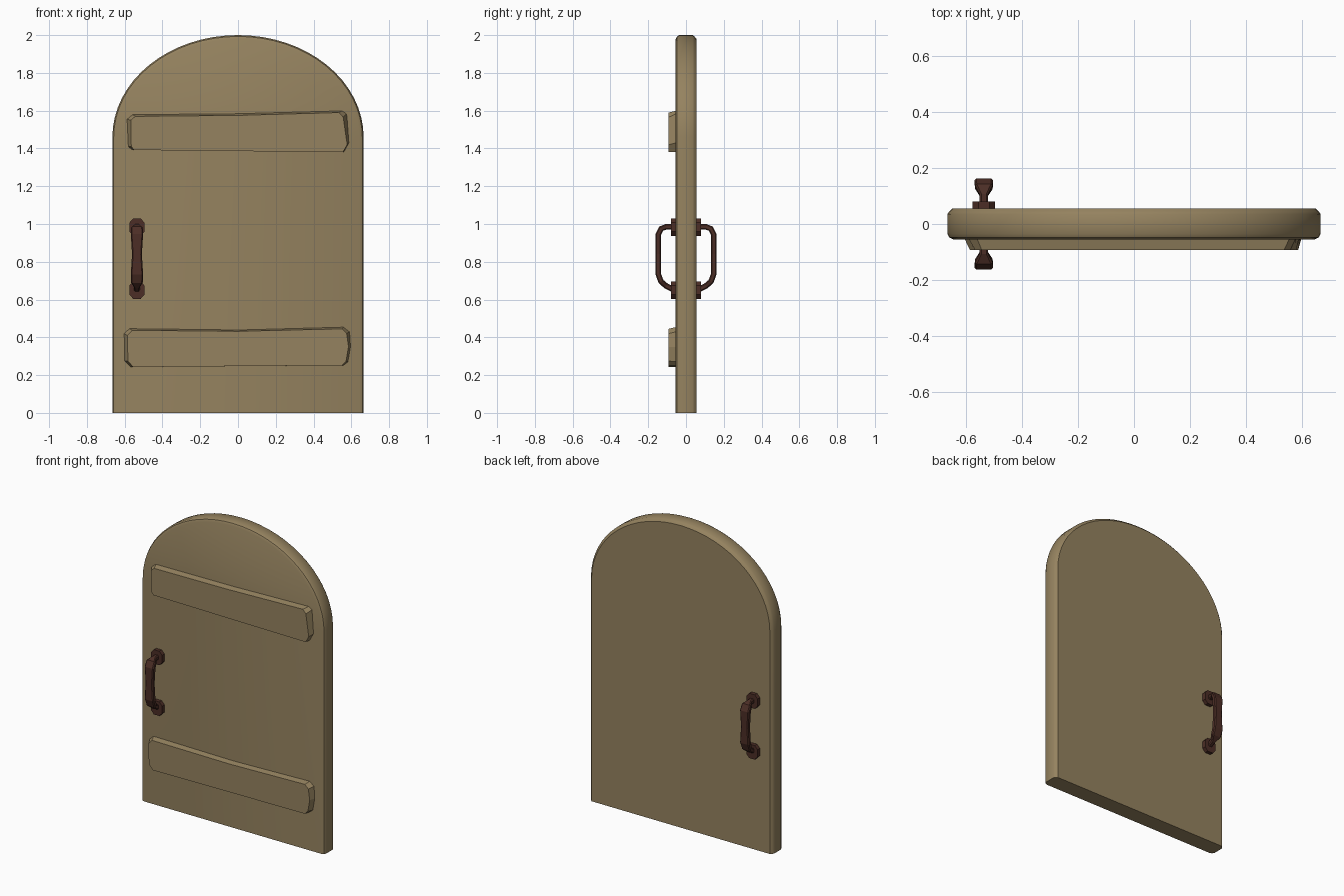
import bpy, bmesh, math
from mathutils import Vector

if "Cube" in bpy.data.objects:
    bpy.data.objects.remove(bpy.data.objects["Cube"])


def material(name, rgb):
    m = bpy.data.materials.new(name)
    m.diffuse_color = (*rgb, 1)
    m.use_nodes = True
    m.node_tree.nodes["Principled BSDF"].inputs["Base Color"].default_value = m.diffuse_color
    return m


WOOD = material("tan wood", (0.30, 0.225, 0.115))
IRON = material("dark brown iron", (0.072, 0.027, 0.019))


def loft(name, rings, mat, smooth=None):
    """Skin a list of equal-length vertex rings and cap both ends."""
    bm = bmesh.new()
    loops = [[bm.verts.new(p) for p in ring] for ring in rings]
    n = len(loops[0])
    for a, b in zip(loops, loops[1:]):
        for i in range(n):
            bm.faces.new((a[i], a[(i + 1) % n], b[(i + 1) % n], b[i]))
    bm.faces.new(loops[0])
    bm.faces.new(loops[-1])
    bmesh.ops.recalc_face_normals(bm, faces=bm.faces)
    me = bpy.data.meshes.new(name)
    bm.to_mesh(me)
    bm.free()
    me.materials.append(mat)
    ob = bpy.data.objects.new(name, me)
    bpy.context.collection.objects.link(ob)
    if smooth:
        bpy.ops.object.select_all(action="DESELECT")
        bpy.context.view_layer.objects.active = ob
        ob.select_set(True)
        bpy.ops.object.shade_smooth_by_angle(angle=math.radians(smooth))
    return ob


# Arched door slab with softened front and back rims
SPRING, STEPS = 1.46, 32


def arch(inset, y):
    w, h = 0.665 - inset, 2 - SPRING - inset
    pts = [(w, y, 0)]
    for i in range(STEPS + 1):
        a = math.pi * i / STEPS
        pts.append((w * math.cos(a), y, SPRING + h * math.sin(a)))
    return pts + [(-w, y, 0)]


rim = [(0.022, -0.055), (0.007, -0.048), (0, -0.035),
       (0, 0.035), (0.007, 0.045), (0.018, 0.055)]
loft("door_slab", [arch(i, y) for i, y in rim], WOOD, 35)

# Uneven cross boards: outline at the door, slightly smaller outline in front
upper = ([(-.59, 1.555), (-.56, 1.58), (0, 1.585), (.555, 1.6), (.577, 1.585),
          (.588, 1.43), (.56, 1.38), (-.565, 1.395), (-.583, 1.41)],
         [(-.567, 1.55), (-.543, 1.57), (0, 1.575), (.535, 1.59), (.557, 1.565),
          (.578, 1.42), (.555, 1.38), (-.55, 1.392), (-.565, 1.41)])
lower = ([(-.605, .42), (-.577, .447), (0, .44), (.56, .455), (.592, .43),
          (.597, .35), (.583, .27), (.56, .252), (-.57, .243), (-.602, .275)],
         [(-.585, .41), (-.56, .437), (0, .432), (.55, .445), (.575, .42),
          (.585, .35), (.572, .275), (.55, .252), (-.555, .243), (-.583, .275)])
for name, (base, face) in (("upper_board", upper), ("lower_board", lower)):
    loft(name, [[(x, -.05, z) for x, z in base],
                [(x, -.092, z) for x, z in face]], WOOD)

# Handles on both sides: two clipped plates and a flat bent grip
HX = -0.535
# grip path: distance from door centre, height, width
path = [(.07, .985, .03), (.105, .985, .03), (.132, .975, .062), (.147, .945, .065),
        (.147, .84, .052), (.147, .735, .065), (.132, .695, .062),
        (.105, .672, .03), (.07, .655, .03)]


def section(i, side):
    """Clipped rectangle across the grip path at point i."""
    p, q = path[max(i - 1, 0)], path[min(i + 1, len(path) - 1)]
    t = Vector((q[0] - p[0], q[1] - p[1])).normalized()
    d, z, w = path[i]
    h, th, c = w / 2, .015, .006
    corners = [(-h + c, -th), (h - c, -th), (h, -th + c), (h, th - c),
               (h - c, th), (-h + c, th), (-h, th - c), (-h, -th + c)]
    return [(HX + u, side * (d - t.y * v), z + t.x * v) for u, v in corners]


for label, side in (("front", -1), ("back", 1)):
    loft(label + "_grip", [section(i, side) for i in range(len(path))], IRON)
    for place, cz in (("upper", .983), ("lower", .65)):
        plate = [(HX + u, cz + v) for u, v in
                 [(-.02, -.046), (.02, -.046), (.04, -.024), (.04, .024),
                  (.02, .046), (-.02, .046), (-.04, .024), (-.04, -.024)]]
        loft(f"{label}_{place}_handle_plate",
             [[(x, side * y, z) for x, z in plate] for y in (.05, .08)], IRON)
